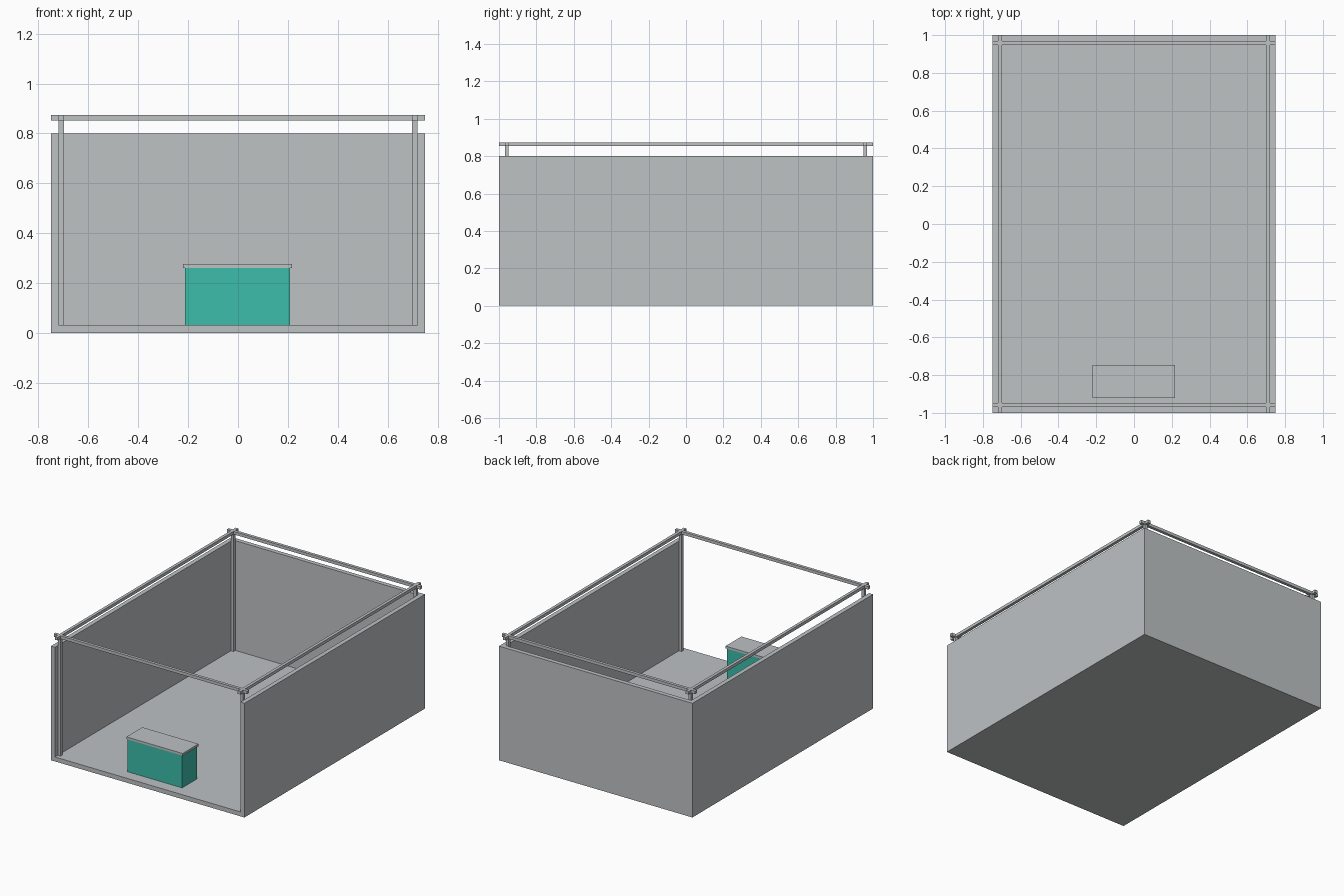
import bpy

if "Cube" in bpy.data.objects:
    bpy.data.objects.remove(bpy.data.objects["Cube"])


def material(name, rgb):
    m = bpy.data.materials.new(name)
    m.diffuse_color = (*rgb, 1.0)
    m.use_nodes = True
    m.node_tree.nodes["Principled BSDF"].inputs["Base Color"].default_value = m.diffuse_color
    return m


GREY = material("light grey", (0.515, 0.539, 0.552))
TEAL = material("teal", (0.047, 0.509, 0.402))


def box(name, x, y, z, mat=GREY):
    """Box from (min, max) ranges on each axis."""
    bpy.ops.mesh.primitive_cube_add(size=1, location=[(a + b) / 2 for a, b in (x, y, z)])
    ob = bpy.context.object
    ob.name = name
    ob.scale = [b - a for a, b in (x, y, z)]
    bpy.ops.object.transform_apply(location=False, rotation=False, scale=True)
    ob.data.materials.append(mat)
    return ob


def span(side, inner, outer):
    """Range mirrored to the given side of the origin."""
    return tuple(sorted((side * inner, side * outer)))


W, D = 0.75, 1.0            # half width and half depth
T = 0.031                   # wall and floor thickness
BAR = 0.021                 # frame bar thickness
WALL_TOP, RAIL_Z, TOP = 0.8, 0.853, 0.874
XI, YI = W - T, D - T       # inner wall faces

# Floor and the three walls (front is open)
box("floor", (-W, W), (-D, D), (0, T))
box("back_wall", (-XI, XI), (YI, D), (T, WALL_TOP))
for s, side in ((-1, "left"), (1, "right")):
    box(side + "_wall", span(s, XI, W), (-D, D), (T, WALL_TOP))

# Overhead rails crossing at the corners, carried by four posts
for s, side in ((-1, "left"), (1, "right")):
    box(side + "_rail", span(s, XI - BAR, XI), (-D, D), (RAIL_Z, TOP))
    for t, end in ((-1, "front"), (1, "back")):
        box(f"{end}_{side}_post", span(s, XI - BAR, XI), span(t, YI - BAR, YI), (T, RAIL_Z))
for t, end in ((-1, "front"), (1, "back")):
    box(end + "_rail", (-W, W), span(t, YI - BAR, YI), (RAIL_Z, TOP))

# Reception counter
box("counter_body", (-0.213, 0.209), (-0.917, -0.751), (0.01, 0.26), TEAL)
box("counter_top", (-0.22, 0.216), (-0.922, -0.746), (0.26, 0.276))
